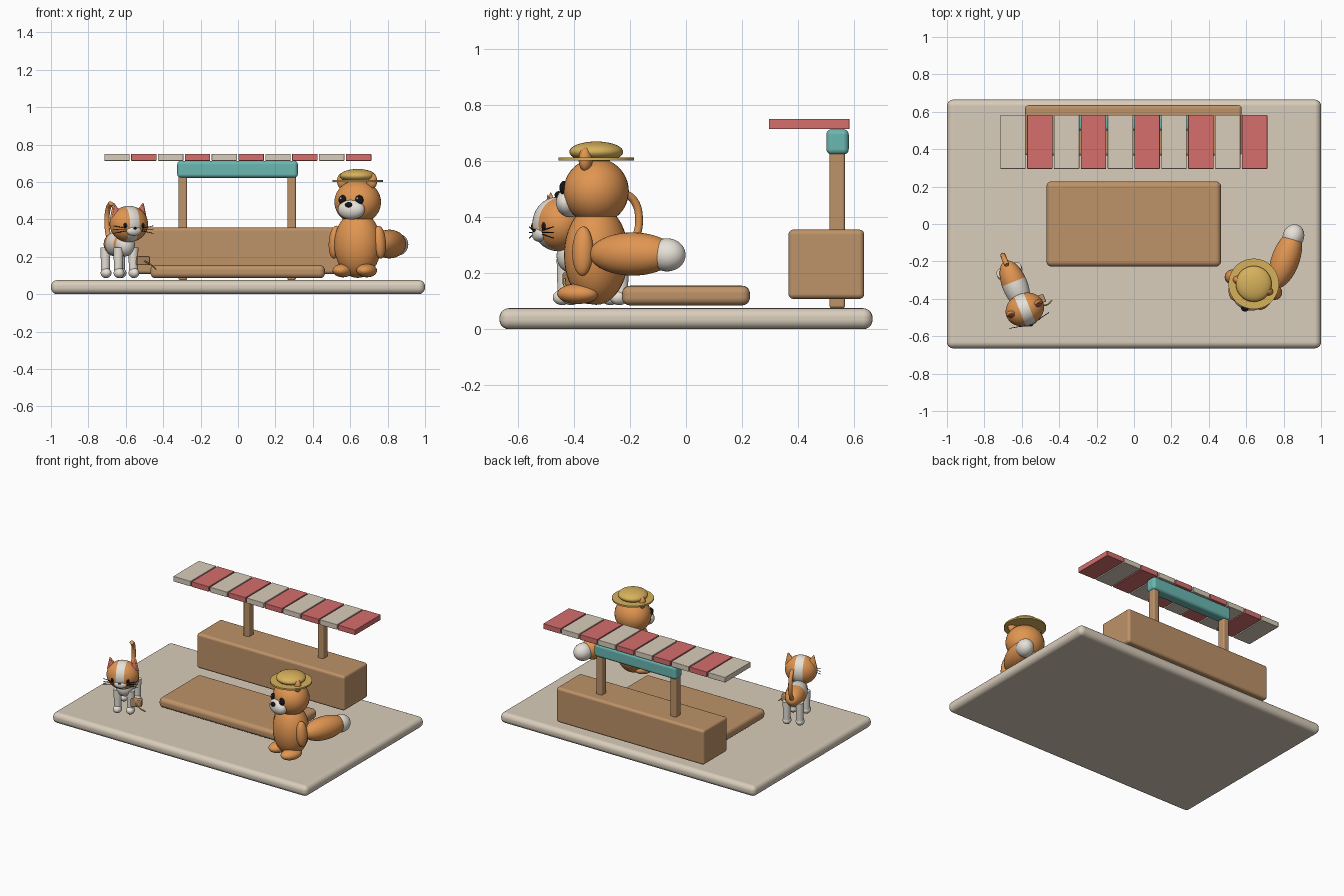
import bpy
import bmesh
from math import radians, pi
from mathutils import Matrix, Vector

cube = bpy.data.objects.get("Cube")
if cube:
    bpy.data.objects.remove(cube, do_unlink=True)


def material(name, r, g, b):
    rgb = [(c / 255) ** 2.2 for c in (r, g, b)]
    m = bpy.data.materials.new(name)
    m.use_nodes = True
    m.diffuse_color = (*rgb, 1)
    m.node_tree.nodes["Principled BSDF"].inputs["Base Color"].default_value = (*rgb, 1)
    return m


CREAM = material("cream", 216, 204, 186)
WOOD = material("wood", 188, 145, 104)
RED = material("coral_red", 212, 110, 108)
TEAL = material("teal", 106, 182, 176)
ORANGE = material("orange_fur", 224, 148, 82)
STRAW = material("straw", 214, 176, 92)
WHITE = material("white_fur", 232, 226, 216)
BLACK = material("black", 28, 26, 28)

WORLD = Matrix.Identity(4)
AXES = {"x": Matrix.Rotation(pi / 2, 4, "Y"), "y": Matrix.Rotation(-pi / 2, 4, "X"), "z": WORLD}


def finish(bm, name, mats, frame):
    """Turn a bmesh into a smooth-shaded object with sharp corners kept."""
    me = bpy.data.meshes.new(name)
    bm.to_mesh(me)
    bm.free()
    for m in mats:
        me.materials.append(m)
    me.shade_smooth()
    me.set_sharp_from_angle(angle=radians(40))
    ob = bpy.data.objects.new(name, me)
    ob.matrix_world = frame
    bpy.context.scene.collection.objects.link(ob)
    return ob


def box(name, lo, hi, mat, bevel=0.0, frame=WORLD):
    lo, hi = Vector(lo), Vector(hi)
    bm = bmesh.new()
    bmesh.ops.create_cube(bm, size=1, matrix=Matrix.Translation((lo + hi) / 2) @ Matrix.Diagonal((*(hi - lo), 1)))
    ob = finish(bm, name, [mat], frame)
    if bevel:
        mod = ob.modifiers.new("rounding", "BEVEL")
        mod.width, mod.segments, mod.harden_normals = bevel, 5, True
    return ob


def ball(name, loc, radii, mats, frame, poles="z", rule=None, tilt=None):
    """Ellipsoid; rule(face centre on the unit sphere) picks the second material."""
    mats = mats if isinstance(mats, list) else [mats]
    bm = bmesh.new()
    bmesh.ops.create_uvsphere(bm, u_segments=32, v_segments=24, radius=1, matrix=AXES[poles])
    if rule:
        for f in bm.faces:
            f.material_index = int(rule(f.calc_center_median()))
    place = Matrix.Translation(loc) @ (tilt or WORLD) @ Matrix.Diagonal((*radii, 1))
    bmesh.ops.transform(bm, matrix=place, verts=bm.verts)
    return finish(bm, name, mats, frame)


def cone(name, loc, r1, r2, depth, mat, frame, sides=32, tilt=None, flat=1.0):
    bm = bmesh.new()
    place = Matrix.Translation(loc) @ (tilt or WORLD) @ Matrix.Diagonal((1, flat, 1, 1))
    bmesh.ops.create_cone(bm, cap_ends=True, segments=sides, radius1=r1, radius2=r2, depth=depth, matrix=place)
    return finish(bm, name, [mat], frame)


def tube(name, points, radius, mat, frame):
    cu = bpy.data.curves.new(name, "CURVE")
    cu.dimensions = "3D"
    cu.bevel_depth, cu.bevel_resolution, cu.use_fill_caps = radius, 3, True
    sp = cu.splines.new("BEZIER")
    sp.bezier_points.add(len(points) - 1)
    for p, co in zip(sp.bezier_points, points):
        p.co = co
        p.handle_left_type = p.handle_right_type = "AUTO"
    cu.materials.append(mat)
    ob = bpy.data.objects.new(name, cu)
    ob.matrix_world = frame
    bpy.context.scene.collection.objects.link(ob)


SIDES = (("left", 1), ("right", -1))

# Ground slab, low deck and stall
box("ground_slab", (-1, -0.665, 0), (1, 0.665, 0.075), CREAM, 0.034)
box("low_deck", (-0.468, -0.228, 0.085), (0.465, 0.228, 0.155), WOOD, 0.028)
box("counter", (-0.582, 0.365, 0.108), (0.576, 0.635, 0.355), WOOD, 0.018)
for side, s in SIDES:
    x = s * 0.291 - 0.004
    box(side + "_post", (x - 0.023, 0.511, 0.075), (x + 0.023, 0.567, 0.65), WOOD, 0.01)
box("awning_beam", (-0.325, 0.5, 0.622), (0.32, 0.58, 0.713), TEAL, 0.02)
for i in range(10):
    x = -0.647 + i * 0.1435
    box(f"awning_slat_{i + 1}", (x - 0.068, 0.295, 0.713), (x + 0.068, 0.583, 0.75),
        RED if i % 2 else CREAM, 0.003)

# Bear-like animal with a straw hat
bear = Matrix.Translation((0.64, -0.32, 0)) @ Matrix.Rotation(radians(-20), 4, "Z")
ball("bear_body", (0, 0, 0.265), (0.127, 0.113, 0.178), ORANGE, bear)
ball("bear_head", (0, 0, 0.492), (0.126, 0.115, 0.117), ORANGE, bear)
ball("bear_muzzle", (0, -0.1, 0.452), (0.075, 0.045, 0.053), WHITE, bear)
ball("bear_nose", (0, -0.142, 0.478), (0.02, 0.014, 0.014), BLACK, bear)
for side, s in SIDES:
    ball(side + "_bear_arm", (s * 0.127, -0.005, 0.278), (0.033, 0.038, 0.088), ORANGE, bear,
         tilt=Matrix.Rotation(s * -0.08, 4, "Y"))
    ball(side + "_bear_foot", (s * 0.068, -0.045, 0.126), (0.052, 0.076, 0.036), ORANGE, bear)
    ball(side + "_bear_ear", (s * 0.083, -0.01, 0.605), (0.03, 0.024, 0.043), ORANGE, bear)
    ball(side + "_bear_eye", (s * 0.047, -0.105, 0.503), (0.023, 0.015, 0.026), BLACK, bear)
    ball(side + "_bear_eye_glint", (s * 0.047 - 0.006, -0.119, 0.512), (0.006, 0.004, 0.006), WHITE, bear)
ball("bear_tail", (0.115, 0.18, 0.268), (0.075, 0.16, 0.077), ORANGE, bear, "y")
ball("bear_tail_tip", (0.113, 0.31, 0.265), (0.057, 0.067, 0.059), WHITE, bear, "y")
cone("hat_brim", (0, 0, 0.606), 0.135, 0.135, 0.011, STRAW, bear, 48)
ball("hat_crown", (0, 0, 0.632), (0.096, 0.096, 0.037), STRAW, bear)

# Cat
cat = Matrix.Translation((-0.635, -0.33, 0)) @ Matrix.Rotation(radians(22), 4, "Z")
ball("cat_body", (0, 0.005, 0.268), (0.068, 0.138, 0.07), [ORANGE, WHITE], cat, "y",
     lambda c: -0.5 < c.y < 0.1 or c.z < -0.5)
ball("cat_chest", (0, -0.085, 0.262), (0.054, 0.052, 0.06), WHITE, cat)
ball("cat_head", (0, -0.137, 0.375), (0.105, 0.088, 0.097), [ORANGE, WHITE], cat, "x",
     lambda c: abs(c.x) < 0.24)
ball("cat_muzzle", (0, -0.21, 0.338), (0.042, 0.02, 0.026), WHITE, cat)
ball("cat_nose", (0, -0.228, 0.352), (0.009, 0.006, 0.006), BLACK, cat)
for side, s in SIDES:
    lean = Matrix.Rotation(s * 0.22, 4, "Y")
    cone(side + "_cat_ear", (s * 0.077, -0.13, 0.45), 0.037, 0.003, 0.075, ORANGE, cat, 24, lean, 0.6)
    cone(side + "_cat_inner_ear", (s * 0.076, -0.142, 0.451), 0.028, 0.002, 0.058, RED, cat, 24, lean, 0.5)
    ball(side + "_cat_eye", (s * 0.049, -0.21, 0.367), (0.012, 0.008, 0.015), BLACK, cat)
    for i in (-1, 0, 1):
        tube(f"{side}_cat_whisker_{i + 2}", [(s * 0.045, -0.214, 0.345 + i * 0.007),
             (s * 0.115, -0.2, 0.345 + i * 0.02)], 0.0018, BLACK, cat)
    for end, y in (("front", -0.095), ("rear", 0.09)):
        cone(f"{side}_{end}_cat_leg", (s * 0.043, y, 0.175), 0.023, 0.027, 0.15, WHITE, cat, 24)
        ball(f"{side}_{end}_cat_paw", (s * 0.043, y - 0.008, 0.113), (0.028, 0.034, 0.027), WHITE, cat)
tube("cat_tail", [(0, 0.115, 0.275), (0, 0.158, 0.32), (0, 0.175, 0.4), (0, 0.155, 0.46), (0, 0.12, 0.485)],
     0.014, ORANGE, cat)

# Small pouch beside the cat
box("pouch", (0.05, -0.14, 0.155), (0.122, -0.095, 0.203), WOOD, 0.006, cat)
tube("pouch_cord", [(0.085, -0.145, 0.178), (0.118, -0.158, 0.158), (0.152, -0.147, 0.133)], 0.004, STRAW, cat)
